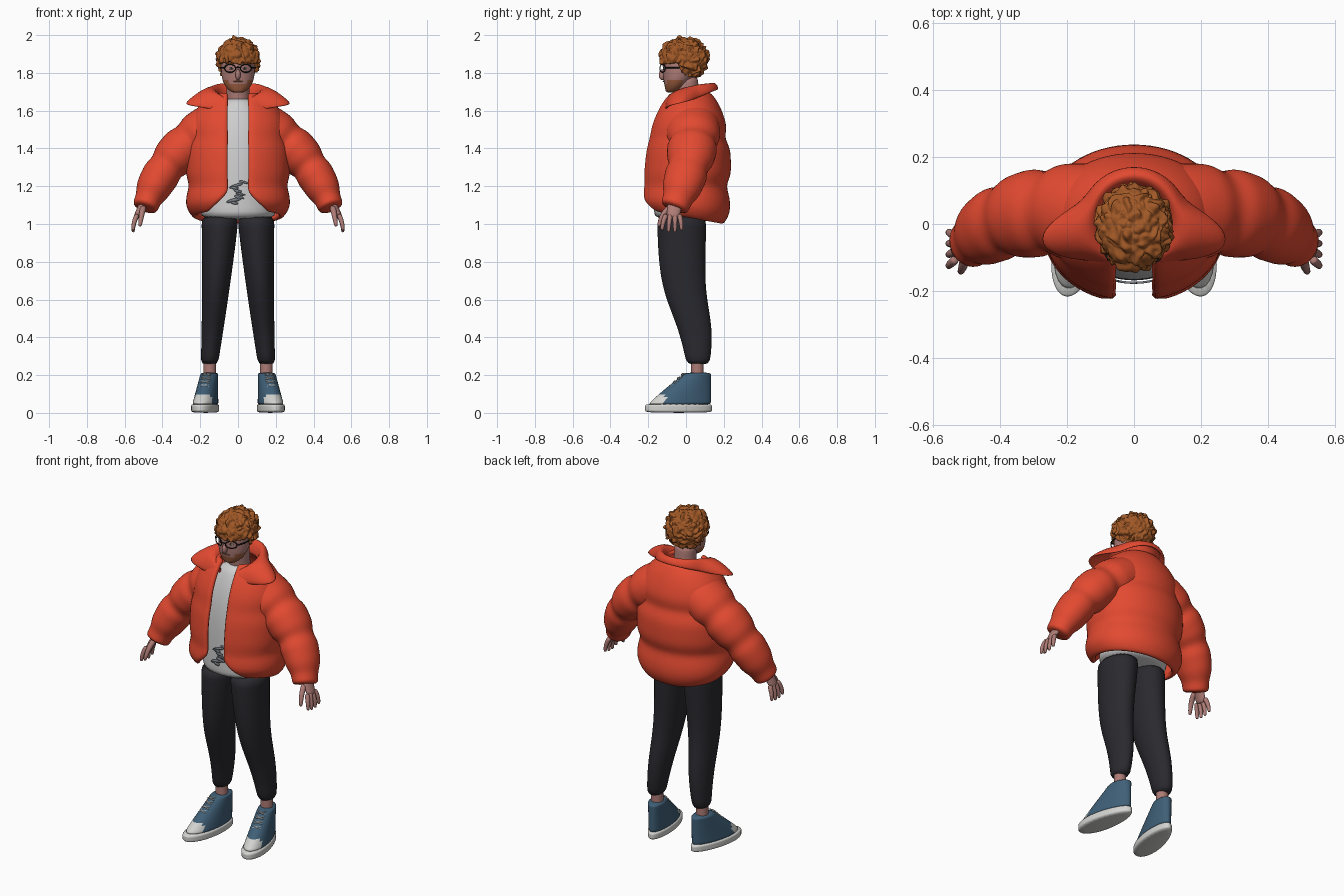
import bpy, bmesh, math, random
from math import sin, cos, pi, tau
from mathutils import Vector, Matrix, noise

default_cube = bpy.data.objects.get("Cube")
if default_cube:
    bpy.data.objects.remove(default_cube)


def material(name, red, green, blue):
    mat = bpy.data.materials.new(name)
    mat.use_nodes = True
    mat.diffuse_color = (red, green, blue, 1)
    mat.node_tree.nodes["Principled BSDF"].inputs["Base Color"].default_value = mat.diffuse_color
    return mat


jacket_red = material("jacket_red", .77, .068, .03)
shirt_white = material("shirt_white", .62, .62, .62)
print_grey = material("print_grey", .2, .22, .25)
trouser_black = material("trouser_black", .022, .022, .028)
skin = material("skin", .42, .2, .18)
ginger = material("hair_ginger", .36, .1, .02)
beard_brown = material("beard_brown", .33, .11, .05)
shoe_blue = material("shoe_blue", .05, .115, .185)
rubber_white = material("rubber_white", .65, .65, .63)
frame_black = material("frame_black", .01, .01, .01)


def finish(name, bm, *mats, smooth=1, mirror=False, thickness=0, second=None):
    """Turn a bmesh into a smooth object; 'second' picks faces of the second material."""
    bmesh.ops.recalc_face_normals(bm, faces=bm.faces)
    for face in bm.faces:
        face.smooth = True
        if second and second(face.calc_center_median()):
            face.material_index = 1
    mesh = bpy.data.meshes.new(name)
    bm.to_mesh(mesh)
    bm.free()
    for mat in mats:
        mesh.materials.append(mat)
    part = bpy.data.objects.new(name, mesh)
    bpy.context.collection.objects.link(part)
    if thickness:
        shell = part.modifiers.new("Thickness", "SOLIDIFY")
        shell.thickness, shell.offset = thickness, 0
    if mirror:
        part.modifiers.new("Mirror", "MIRROR").use_mirror_merge = False
    if smooth:
        subsurf = part.modifiers.new("Smooth", "SUBSURF")
        subsurf.levels = subsurf.render_levels = smooth
    return part


def skin_rows(name, rows, *mats, closed=True, **options):
    """Skin rows of points; closed rows become a capped tube."""
    bm = bmesh.new()
    verts = [[bm.verts.new(point) for point in row] for row in rows]
    count = len(verts[0])
    for low, high in zip(verts, verts[1:]):
        for i in range(count if closed else count - 1):
            j = (i + 1) % count
            bm.faces.new((low[i], low[j], high[j], high[i]))
    if closed:
        bm.faces.new(verts[0])
        bm.faces.new(verts[-1])
    return finish(name, bm, *mats, **options)


def steps(count):
    return [i / count for i in range(count + 1)]


def circle(count):
    return [tau * i / count for i in range(count)]


def loft(name, shape, count, *mats, **options):
    """Stack of ellipses; shape(t) gives z, centre x, centre y, radius x, radius y."""
    rows = []
    for z, cx, cy, rx, ry in map(shape, steps(count)):
        rows.append([(cx + rx * sin(a), cy - ry * cos(a), z) for a in circle(28)])
    return skin_rows(name, rows, *mats, **options)


def tube(name, start, bend, end, radius, *mats, wide=1, count=6, sides=10, **options):
    """Tube along a quadratic curve; radius(t) sets its size, 'wide' stretches it sideways."""
    start, bend, end = Vector(start), Vector(bend), Vector(end)
    side = Vector((0, 1, 0)) if abs((end - start).normalized().y) < .8 else Vector((1, 0, 0))
    rows = []
    for t in steps(count):
        a, b = start.lerp(bend, t), bend.lerp(end, t)
        along = (b - a).normalized()
        v = (side - along * side.dot(along)).normalized()
        u = along.cross(v)
        rows.append([a.lerp(b, t) + radius(t) * (u * cos(q) + v * wide * sin(q)) for q in circle(sides)])
    return skin_rows(name, rows, *mats, **options)


def ball(name, centre, size, mat, mirror=False):
    bm = bmesh.new()
    bmesh.ops.create_uvsphere(bm, u_segments=16, v_segments=10, radius=1,
                              matrix=Matrix.Translation(centre) @ Matrix.Diagonal((*size, 1)))
    finish(name, bm, mat, smooth=0, mirror=mirror)


# Trousers and ankles
def leg_shape(t):
    return (1.05 - .8 * t, .095 + .057 * t ** 1.3, .022 + .045 * math.tanh(5 * t - 3.2),
            .1 - .055 * t, .13 - .07 * t * t)


loft("trouser_leg", leg_shape, 14, trouser_black, mirror=True)
tube("ankle", (.15, .06, .1), (.15, .06, .2), (.15, .06, .3), lambda t: .036, skin, mirror=True)


# Shoes, modelled straight, widened at the toe and turned outward
def turn_out(part):
    for vert in part.data.vertices:
        vert.co.x *= 1 - .8 * vert.co.y
    part.data.transform(Matrix.Translation((.162, .005, 0)) @ Matrix.Rotation(math.radians(11), 4, "Z"))


def upper_shape(t):
    length = .068 + .104 * (1 - t ** 1.1)
    return .04 + .175 * t, 0, .13 - length, .061 - .014 * t, length


turn_out(loft("shoe_sole", lambda t: (.05 * t, 0, -.045, .064, .182), 4, rubber_white, mirror=True))
turn_out(loft("shoe_upper", upper_shape, 12, shoe_blue, rubber_white, mirror=True,
              second=lambda c: c.y < -.13 and c.z < .1))
for t in steps(4):
    y, z = .085 * t - .12, .08 * t + .118
    for side in (-.026, .026):
        turn_out(tube("shoe_lace", (side, y + .012, z), (0, y - .01, z + .01), (-side, y + .03, z + .012),
                      lambda t: .004, rubber_white, sides=6, count=3, mirror=True))

# Shirt with flat print patches scattered low on its front
loft("shirt", lambda t: (1.02 + .65 * t, 0, -.01, .2 - .14 * t ** 6, .16 - .1 * t ** 4), 14, shirt_white)
random.seed(4)
for i in range(8):
    x, z = random.uniform(-.04, .05), 1.11 + .016 * i
    length, height, tilt = random.uniform(.025, .045), random.uniform(.007, .013), random.uniform(-.4, .4)
    bm = bmesh.new()
    outline = []
    for a in circle(10):
        reach = random.uniform(.6, 1)
        dx, dz = length * reach * cos(a), height * reach * sin(a)
        px = x + dx - dz * tilt
        depth = .16 * math.sqrt(1 - (px / .2) ** 2) + .016
        outline.append(bm.verts.new((px, -depth, z + dz + dx * tilt)))
    bm.faces.new(outline)
    finish("shirt_print", bm, print_grey, smooth=0, thickness=.006)

# Quilted jacket body: open front that parts wide at the hem, deeper quilting behind
rows = []
for height in steps(30):
    hem = max(0, 1 - height * 9)
    parting = max(0, 1 - height * 5)
    seam = abs(cos(pi * (height - .25) / .39)) ** 6
    width = (.262 - .155 * height ** 7) * (1 - .16 * hem ** 2)
    depth = (.222 - .118 * height ** 4) * (1 - .16 * hem ** 2)
    start = math.asin((.053 + .1 * parting ** 1.5) / width)
    row = []
    for s in steps(32):
        a = start + (tau - 2 * start) * s
        puff = 1 - seam * (.055 - .035 * cos(a))
        y = .025 * height - .005 - puff * depth * math.copysign(abs(cos(a)) ** .9, cos(a))
        row.append((puff * width * sin(a), y, 1.04 + .65 * height - .2 * y * max(0, 1 - height * 4)))
    rows.append(row)
skin_rows("jacket_body", rows, jacket_red, closed=False, thickness=.03)


# Puffy sleeves with a gathered cuff
def sleeve_radius(t):
    quilting = 1 - .12 * min(1, 4 * t) * abs(cos(3.3 * pi * t)) ** 6
    return (.135 - .055 * t ** 1.4) * quilting * (1 - 1.5 * max(0, t - .88))


tube("sleeve", (.1, .03, 1.525), (.38, .065, 1.4), (.495, -.065, 1.08), sleeve_radius, jacket_red,
     wide=1.12, count=32, sides=20, mirror=True)

# Turned-out collar with pointed tips: neck edge, crest and outer edge
neck_edge, crest, outer_edge = [], [], []
for s in steps(28):
    a = 5.2 * (s - .5)
    drop = (1 - cos(a)) / 2
    tip = math.exp(-((abs(a) - 1.8) / .35) ** 2)
    for edge, radius, z in ((neck_edge, .1, 1.67 - .11 * drop ** 2),
                            (crest, .13, 1.76 - .09 * drop ** 4),
                            (outer_edge, .16 + .14 * tip, 1.71 - .13 * drop)):
        edge.append((radius * sin(a), .01 + radius * cos(a), z))
skin_rows("collar", [neck_edge, crest, outer_edge], jacket_red, closed=False, thickness=.025, smooth=2)

# Hands
tube("palm", (.48, -.05, 1.14), (.51, -.06, 1.1), (.54, -.07, 1.03), lambda t: .024 - .007 * t, skin,
     wide=2, mirror=True)
for spread in (-1.5, -.5, .5, 1.5):
    knuckle, fingertip = .023 * spread - .07, .034 * spread - .075
    tube("finger", (.533, knuckle, 1.05), (.556, fingertip, 1.01), (.555, fingertip, .95 + .01 * abs(spread)),
         lambda t: .014 - .006 * t ** 2, skin, mirror=True)
tube("thumb", (.5, -.08, 1.09), (.51, -.13, 1.06), (.52, -.145, .985), lambda t: .017 - .008 * t ** 2,
     skin, mirror=True)

# Neck and egg-shaped head with a beard along the jaw
tube("neck", (0, .015, 1.6), (0, .01, 1.68), (0, 0, 1.78), lambda t: .062, skin, sides=20)


def head_shape(t):
    t = .75 * t
    front = -.125 + .02 * (1 - t) ** 4
    back = .085 - .13 * (1 - t) ** 3
    width = .09 * (1 - (abs(t - .55) / .58) ** 3) ** .6
    return 1.695 + .27 * t, 0, (front + back) / 2, width, (back - front) / 2


def on_jaw(c):
    return c.y < -.02 and c.z < (1.765 if abs(c.x) > .05 else 1.742)


loft("head", head_shape, 18, skin, beard_brown, second=on_jaw)
ball("nose", (0, -.126, 1.79), (.014, .018, .028), skin)
ball("mouth", (0, -.115, 1.755), (.026, .009, .004), beard_brown)
ball("eyebrow", (.04, -.115, 1.85), (.026, .008, .005), ginger, mirror=True)
ball("eye", (.035, -.112, 1.823), (.013, .008, .006), rubber_white, mirror=True)
ball("iris", (.035, -.118, 1.823), (.006, .004, .006), frame_black, mirror=True)

# Glasses
rim = [[(.042 + (.029 + .003 * cos(b)) * cos(a), .014 * cos(a) - .124 + .003 * sin(b),
         1.824 + (.021 + .003 * cos(b)) * sin(a)) for b in circle(8)] for a in circle(24)]
skin_rows("glasses_rim", rim + rim[:1], frame_black, smooth=0, mirror=True)
tube("glasses_bridge", (-.014, -.137, 1.828), (0, -.14, 1.832), (.014, -.137, 1.828), lambda t: .003, frame_black)
tube("glasses_temple", (.071, -.11, 1.826), (.1, -.09, 1.83), (.092, 0, 1.825), lambda t: .004,
     frame_black, mirror=True)

# Curly hair: a lumpy cap tucked in below a hairline that rises toward the face
bm = bmesh.new()
bmesh.ops.create_icosphere(bm, subdivisions=6, radius=1)
for vert in bm.verts:
    normal = vert.co.normalized()
    point = Vector((normal.x * .107, normal.y * .124 - .01, normal.z * .108 + 1.873))
    nearest, second_nearest = noise.voronoi(point * 22 + noise.noise_vector(point * 20))[0][:2]
    point += normal * (.032 * min(second_nearest - nearest, .6) + .006 * noise.noise(point * 50))
    hairline = 1.775 + .078 * min(1, max(0, -point.y - .015) / .03) + .014 * noise.noise(point * 35)
    if point.z < hairline:
        tuck = 1 - .4 * min(1, (hairline - point.z) / .012)
        point = Vector((point.x * tuck, point.y * tuck, point.z + (hairline - point.z) * .7))
    vert.co = point
finish("curly_hair", bm, ginger, smooth=0)
